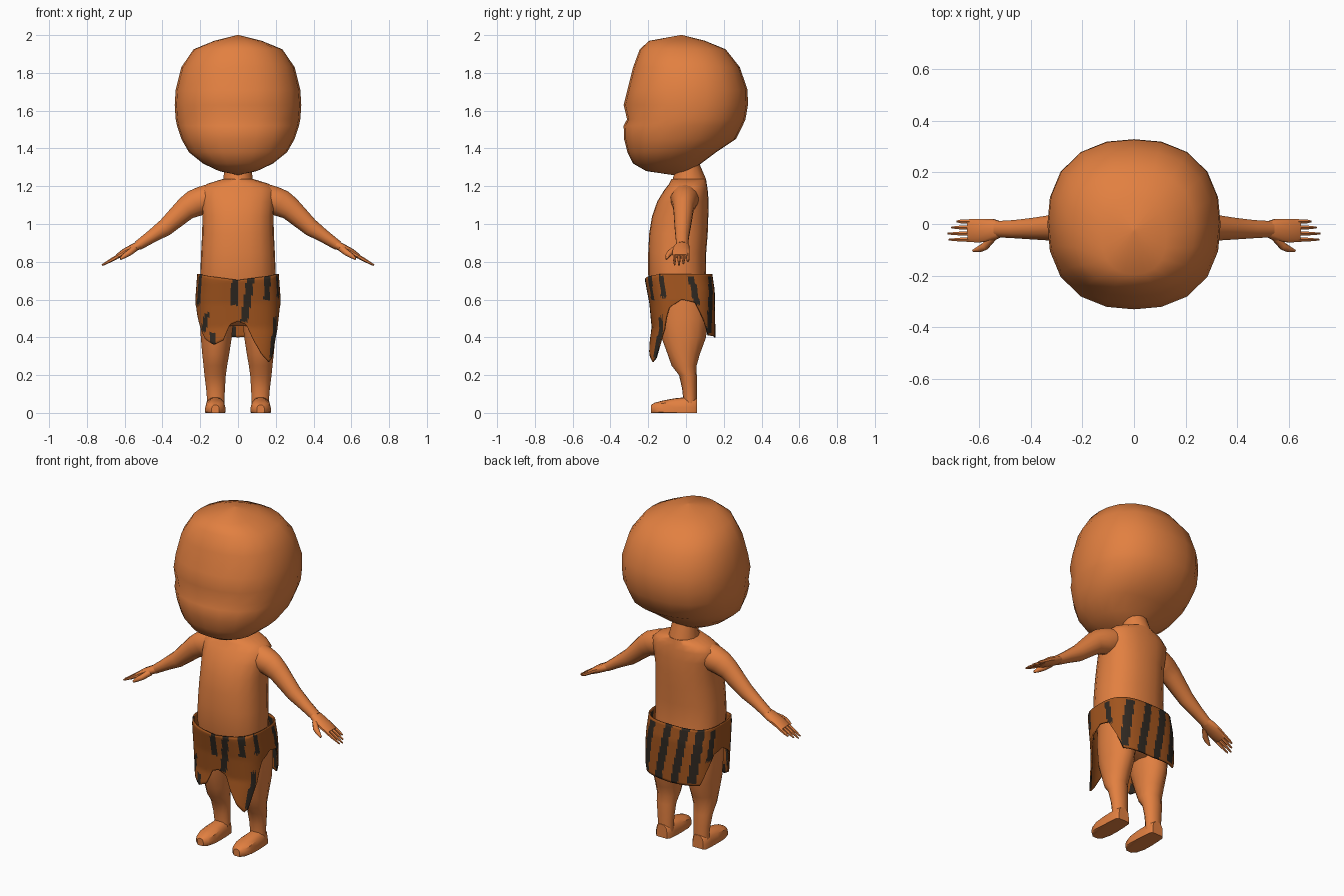
import bpy, bmesh, math
from mathutils import Vector


def material(name, rgb):
    m = bpy.data.materials.new(name)
    m.diffuse_color = (*rgb, 1)
    return m


SKIN = material("orange skin", (0.76, 0.215, 0.052))
HIDE = material("brown hide", (0.36, 0.09, 0.013))
STRIPE = material("dark stripe", (0.028, 0.021, 0.015))
X, Y, Z = Vector((1, 0, 0)), Vector((0, 1, 0)), Vector((0, 0, 1))


def unit(phi, n):
    """Point of a superellipse at polar angle phi; phi = 0 is the front."""
    s, c = math.sin(phi), -math.cos(phi)
    r = (abs(s) ** n + abs(c) ** n) ** (-1 / n)
    return r * s, r * c


def finish(name, bm, mats, mirror=False, angle=50):
    bmesh.ops.recalc_face_normals(bm, faces=bm.faces)
    me = bpy.data.meshes.new(name)
    bm.to_mesh(me)
    bm.free()
    ob = bpy.data.objects.new(name, me)
    bpy.context.collection.objects.link(ob)
    for m in mats:
        me.materials.append(m)
    bpy.ops.object.select_all(action='DESELECT')
    ob.select_set(True)
    bpy.context.view_layer.objects.active = ob
    bpy.ops.object.shade_smooth_by_angle(angle=math.radians(angle))
    if mirror:
        ob.modifiers.new("mirror", 'MIRROR')
    return ob


def loft(name, rings, sides=16, n=2.0, mirror=False, angle=50):
    """rings: (centre, u axis, v axis, u radius, v radius); nothing goes below the ground."""
    bm = bmesh.new()
    loops = []
    for c, u, v, ru, rv in rings:
        loop = []
        for i in range(sides):
            a, b = unit(2 * math.pi * i / sides, n)
            p = Vector(c) + u * (a * ru) + v * (b * rv)
            p.z = max(p.z, 0)
            loop.append(bm.verts.new(p))
        loops.append(loop)
    for lo, hi in zip(loops, loops[1:]):
        for i in range(sides):
            j = (i + 1) % sides
            bm.faces.new((lo[i], lo[j], hi[j], hi[i]))
    bm.faces.new(loops[0])
    bm.faces.new(loops[-1])
    return finish(name, bm, [SKIN], mirror, angle)


def upright(table):
    """Rows (z, half width, front y, back y) to horizontal rings."""
    return [((0, (f + b) / 2, z), X, Y, w, (b - f) / 2) for z, w, f, b in table]


def along(table):
    """Rows (x, y, z, half width in y, half thickness) to rings across a sloping limb."""
    d = (Vector(table[-1][:3]) - Vector(table[0][:3])).normalized()
    side = (Y - d * d.y).normalized()
    up = d.cross(side).normalized()
    return [((x, y, z), side, up, w, t) for x, y, z, w, t in table]


def interp(points, t):
    for (a, va), (b, vb) in zip(points, points[1:]):
        if t <= b:
            return va + (vb - va) * max(0, (t - a) / (b - a))
    return points[-1][1]


# Head with brow crease and sloping underside
loft("head", upright([
    (1.26, .004, -.075, -.065), (1.28, .10, -.21, .02), (1.32, .185, -.28, .08),
    (1.38, .26, -.31, .16), (1.45, .30, -.328, .265), (1.52, .323, -.33, .30),
    (1.555, .33, -.312, .315), (1.63, .335, -.33, .328), (1.71, .33, -.31, .326),
    (1.83, .30, -.28, .285), (1.925, .235, -.245, .21), (1.97, .125, -.195, .10),
    (2.0, .004, -.03, -.02)]), 20, 2.35)

# Neck and torso
loft("neck", upright([(1.19, .085, -.08, .11), (1.24, .08, -.07, .105),
                      (1.31, .07, -.05, .075), (1.36, .07, -.05, .07)]), 14)
loft("torso", upright([
    (.46, .10, -.10, .06), (.50, .17, -.15, .11), (.62, .195, -.175, .12),
    (.73, .20, -.20, .105), (.85, .195, -.20, .107), (.95, .19, -.195, .115),
    (1.04, .188, -.18, .118), (1.12, .195, -.152, .12), (1.18, .20, -.115, .115),
    (1.212, .165, -.09, .11), (1.237, .085, -.078, .106)]), 20, 2.4)

# Arms
loft("arm", along([(.13, -.005, 1.15, .07, .07), (.17, -.008, 1.128, .075, .08),
                   (.225, -.01, 1.11, .064, .074), (.275, -.013, 1.083, .055, .062),
                   (.385, -.018, .982, .043, .046), (.46, -.02, .932, .036, .034),
                   (.53, -.02, .885, .032, .026)]), 14, mirror=True)

# Hands: palm, four fingers and thumb
loft("palm", along([(.515, -.02, .893, .03, .022), (.545, -.022, .878, .042, .022),
                    (.60, -.026, .85, .046, .02), (.64, -.026, .828, .044, .012)]),
     10, 3, True)
for i, tip in enumerate((.685, .705, .72, .715)):
    y = .010 - .0235 * i
    loft(f"finger_{i + 1}", along([
        (.62, y, .838, .010, .011), (.665, y, .812, .009, .010),
        (tip, y, .828 - (tip - .64) * .58, .004, .005)]), 6, mirror=True)
loft("thumb", along([(.545, -.05, .872, .016, .018), (.575, -.085, .848, .016, .016),
                     (.60, -.098, .832, .013, .013), (.622, -.104, .815, .005, .006)]),
     8, mirror=True)

# Legs: rows (z, centre x, centre y, x radius, y radius)
loft("leg", [((cx, cy, z), X, Y, rx, ry) for z, cx, cy, rx, ry in (
    (.62, .105, -.015, .095, .13), (.50, .112, -.012, .092, .128), (.40, .115, -.012, .084, .118),
    (.31, .118, -.012, .073, .085), (.25, .12, -.010, .064, .066), (.20, .121, .010, .058, .047),
    (.13, .119, .018, .051, .039), (.08, .118, .021, .048, .036), (.03, .118, .021, .046, .036))],
     14, mirror=True)

# Feet: rows (y, x radius, top height)
loft("foot", [((.12, y, .015), X, Z, rx, top - .015) for y, rx, top in (
    (.058, .035, .078), (.045, .046, .082), (0, .050, .083), (-.06, .053, .077),
    (-.12, .054, .066), (-.165, .042, .054), (-.185, .02, .042))], 14, 3, True, 40)

# Loincloth: hem height by angle from the front, slit up both sides
HEM = [(0, .485), (11, .467), (21, .385), (33, .31), (45, .27), (50, .29), (55, .40),
       (61, .50), (68, .56), (90, .60), (112, .585), (125, .50), (135, .41), (180, .40),
       (225, .41), (235, .50), (248, .585), (270, .60), (292, .56), (305, .47),
       (315, .39), (327, .36), (340, .385), (349, .467), (360, .485)]
TOP = [(0, .703), (60, .735), (300, .735), (360, .703)]
WIDTH = [(.27, .205), (.45, .222), (.60, .222), (.735, .212)]
FRONT = [(.27, -.212), (.45, -.178), (.58, -.19), (.70, -.213), (.74, -.213)]
BACK = [(.40, .152), (.65, .148), (.735, .135)]
# Stripes: (top angle, top z, bottom angle, bottom z, half width in degrees)
BANDS = [(303, .73, 301, .57, 5), (319, .53, 313, .43, 4), (326, .42, 325, .35, 4),
         (356, .73, 355, .57, 4.5), (18, .73, 8, .48, 5), (40, .72, 38, .60, 4.5),
         (52, .50, 48, .29, 4), (62, .73, 60, .61, 4), (110, .72, 115, .57, 5),
         (146, .72, 136, .42, 6), (176, .73, 160, .40, 6), (203, .73, 187, .40, 6),
         (225, .73, 213, .42, 6), (246, .72, 238, .55, 5)]
COLS, ROWS = 144, 24
bm = bmesh.new()
grid = []
for i in range(COLS):
    deg = 360 * i / COLS
    a, b = unit(math.radians(deg), 3)
    col = []
    for k in range(ROWS + 1):
        t = k / ROWS
        z = interp(HEM, deg) * (1 - t) + interp(TOP, deg) * t
        f, r = interp(FRONT, z), interp(BACK, z)
        col.append(bm.verts.new((a * interp(WIDTH, z), (f + r) / 2 + b * (r - f) / 2, z)))
    grid.append(col)
for i in range(COLS):
    j = (i + 1) % COLS
    deg = 360 * (i + .5) / COLS
    for k in range(ROWS):
        face = bm.faces.new((grid[i][k], grid[j][k], grid[j][k + 1], grid[i][k + 1]))
        z = face.calc_center_median().z
        for a0, z0, a1, z1, w in BANDS:
            if z1 <= z <= z0 and abs(deg - a0 - (a1 - a0) * (z0 - z) / (z0 - z1)) < w:
                face.material_index = 1
cloth = finish("loincloth", bm, [HIDE, STRIPE])
solid = cloth.modifiers.new("thickness", 'SOLIDIFY')
solid.thickness = .008
solid.offset = 0
